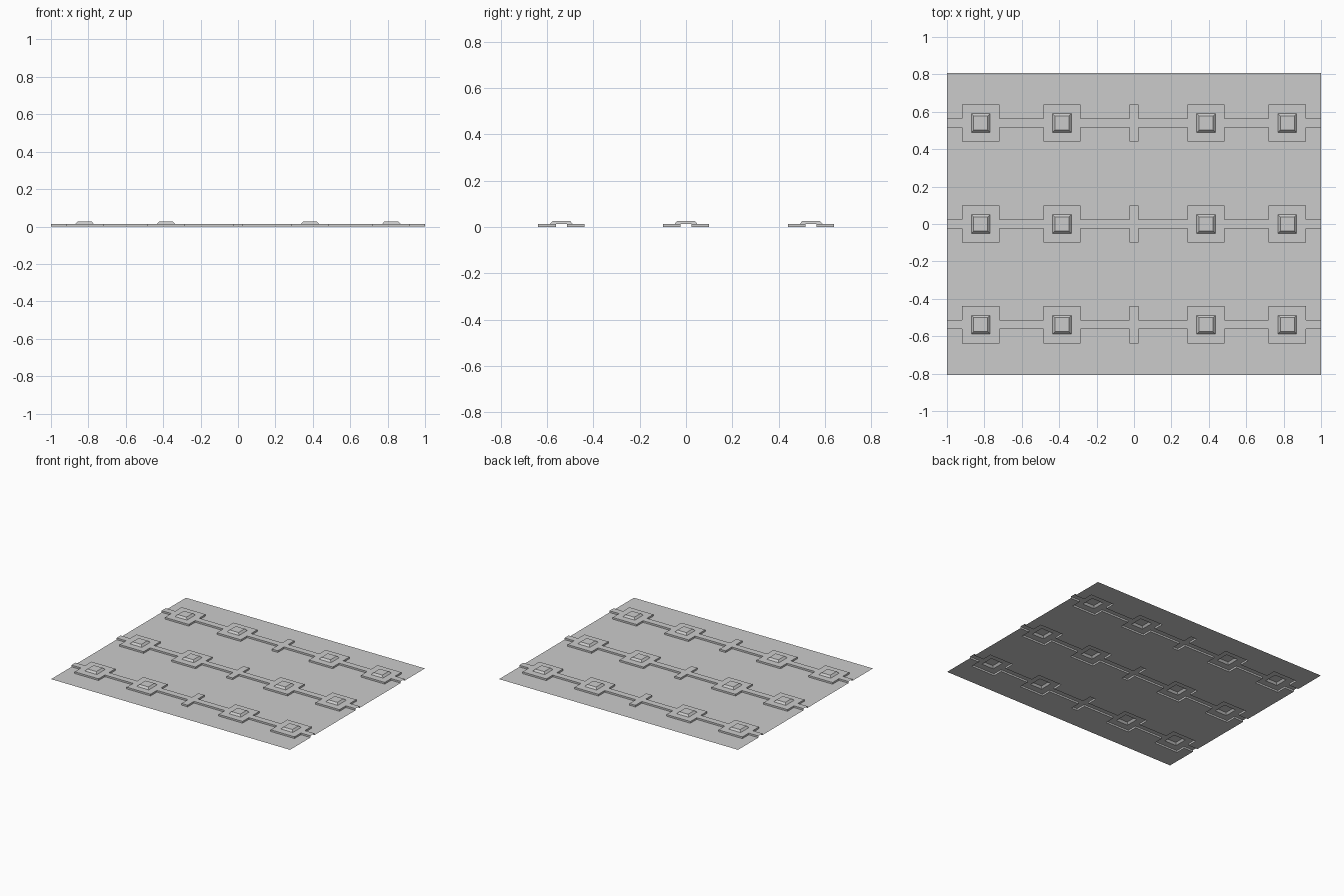
import bpy, bmesh
from mathutils import Vector

if "Cube" in bpy.data.objects:
    bpy.data.objects.remove(bpy.data.objects["Cube"])

ROWS = (-0.538, 0.0, 0.54)            # y of each embossed strip
PADS = (-0.82, -0.385, 0.385, 0.82)   # x of each square plate
HX, HY = 1.0, 0.806
BAND_Z, PAD_Z = 0.013, 0.027
BAND, PLATE, PAD, INSET, RIB = 0.024, 0.1, 0.05, 0.013, 0.025


def make_object(name, bm):
    bmesh.ops.remove_doubles(bm, verts=bm.verts, dist=1e-5)
    mesh = bpy.data.meshes.new(name)
    bm.to_mesh(mesh)
    bm.free()
    obj = bpy.data.objects.new(name, mesh)
    bpy.context.collection.objects.link(obj)
    return obj


def quad(bm, pts, toward):
    """Add a quad whose normal points along 'toward'."""
    f = bm.faces.new([bm.verts.new(p) for p in pts])
    f.normal_update()
    if f.normal.dot(Vector(toward)) < 0:
        f.normal_flip()


def nearest(values, v):
    return min(abs(v - c) for c in values)


def level(x, y):
    """0 = sheet, 1 = raised strip, 2 = opening under a pad."""
    dy, dx = nearest(ROWS, y), nearest(PADS, x)
    if dy < PAD and dx < PAD:
        return 2
    if dy < BAND or (dy < PLATE and (dx < PLATE or abs(x) < RIB)):
        return 1
    return 0


# Embossed sheet: flat ground, raised strips and vertical step walls
xs = sorted([-HX, HX, -RIB, RIB] + [c + s * d for c in PADS for d in (PAD, PLATE) for s in (-1, 1)])
ys = sorted([-HY, HY] + [c + s * d for c in ROWS for d in (BAND, PAD, PLATE) for s in (-1, 1)])
nx, ny = len(xs) - 1, len(ys) - 1
grid = [[level((xs[i] + xs[i + 1]) / 2, (ys[j] + ys[j + 1]) / 2) for j in range(ny)] for i in range(nx)]

bm = bmesh.new()
for i in range(nx):
    for j in range(ny):
        x0, x1, y0, y1 = xs[i], xs[i + 1], ys[j], ys[j + 1]
        a = grid[i][j]
        if a < 2:
            z = a * BAND_Z
            quad(bm, [(x0, y0, z), (x1, y0, z), (x1, y1, z), (x0, y1, z)], (0, 0, 1))
        if i + 1 < nx:
            b = grid[i + 1][j]
            if (a > 0) != (b > 0):
                quad(bm, [(x1, y0, 0), (x1, y1, 0), (x1, y1, BAND_Z), (x1, y0, BAND_Z)], (a - b, 0, 0))
        if j + 1 < ny:
            b = grid[i][j + 1]
            if (a > 0) != (b > 0):
                quad(bm, [(x0, y1, 0), (x1, y1, 0), (x1, y1, BAND_Z), (x0, y1, BAND_Z)], (0, a - b, 0))
make_object("embossed_sheet", bm)

# Raised pads: hollow tapered squares over each opening
for r, cy in enumerate(ROWS):
    for p, cx in enumerate(PADS):
        bm = bmesh.new()
        corners = [(-1, -1), (1, -1), (1, 1), (-1, 1)]
        t = PAD - INSET
        low = [(cx + a * PAD, cy + b * PAD, BAND_Z) for a, b in corners]
        top = [(cx + a * t, cy + b * t, PAD_Z) for a, b in corners]
        quad(bm, top, (0, 0, 1))
        for k in range(4):
            n = (k + 1) % 4
            quad(bm, [low[k], low[n], top[n], top[k]], (0, 0, 1))
        make_object(f"raised_pad_{r}_{p}", bm)
